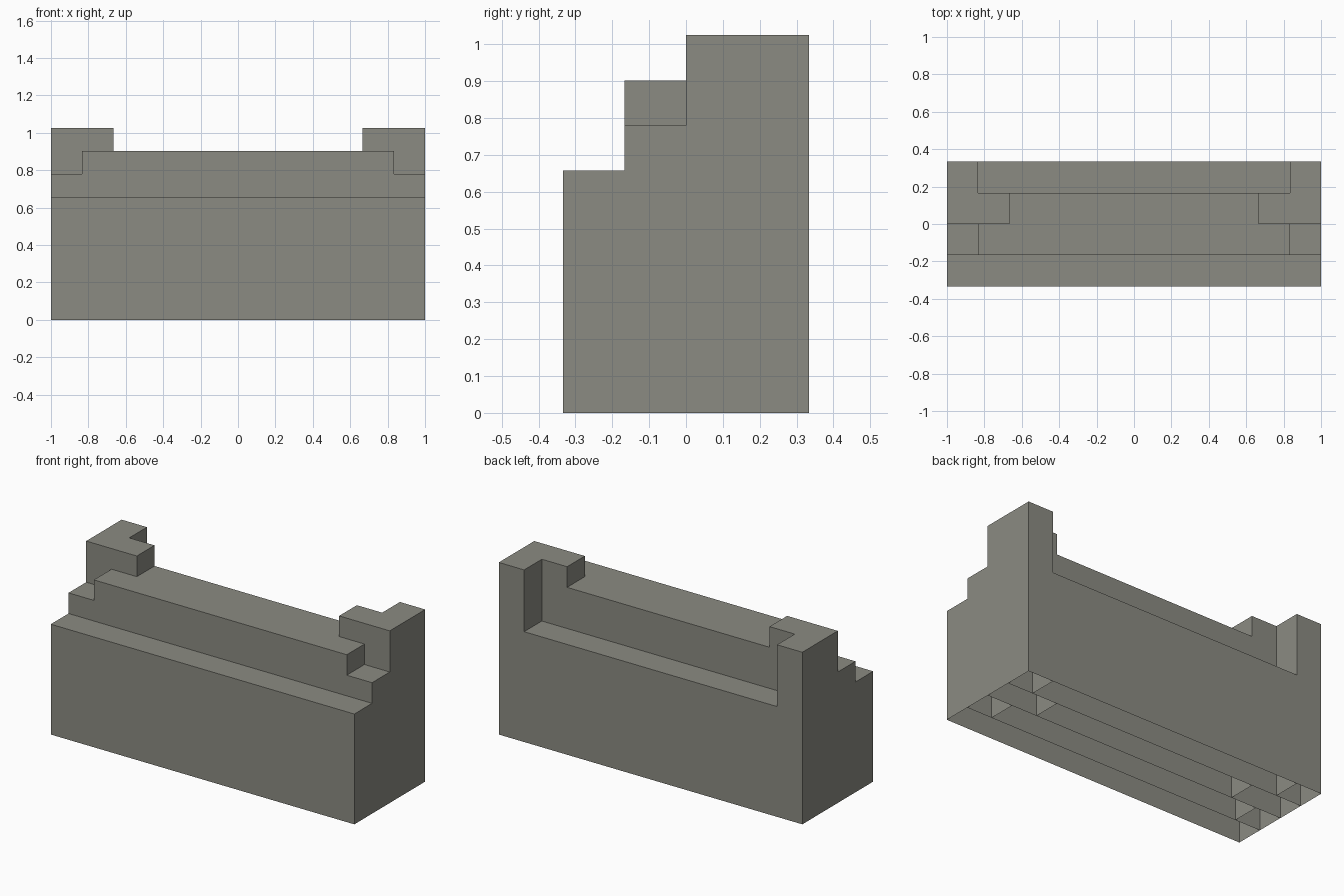
import bpy
import bmesh

cube = bpy.data.objects.get("Cube")
if cube:
    bpy.data.objects.remove(cube, do_unlink=True)

stone = bpy.data.materials.new("grey_stone")
stone.use_nodes = True
colour = (0.26, 0.26, 0.225, 1.0)
stone.diffuse_color = colour
stone.node_tree.nodes["Principled BSDF"].inputs["Base Color"].default_value = colour

UNIT = 1 / 6                       # plan grid
LOW, SIDE, MID, HIGH = 0.657, 0.78, 0.902, 1.025   # step heights


def block(name, x0, x1, row, height):
    """Open-bottomed upright block filling one row of the plan grid."""
    y0 = (row - 2) * UNIT
    bm = bmesh.new()
    bmesh.ops.create_cube(bm, size=1)
    for v in bm.verts:
        v.co.x = x1 if v.co.x > 0 else x0
        v.co.y = y0 + UNIT if v.co.y > 0 else y0
        v.co.z = height if v.co.z > 0 else 0
    bottom = [f for f in bm.faces if f.normal.z < -0.5]
    bmesh.ops.delete(bm, geom=bottom, context='FACES_ONLY')
    mesh = bpy.data.meshes.new(name)
    bm.to_mesh(mesh)
    bm.free()
    mesh.materials.append(stone)
    obj = bpy.data.objects.new(name, mesh)
    bpy.context.collection.objects.link(obj)


# Long middle blocks, front to back: name, half width, row, height
block("front_step", -1, 1, 0, LOW)
block("seat_front", -5 * UNIT, 5 * UNIT, 1, MID)
block("seat_back", -4 * UNIT, 4 * UNIT, 2, MID)
block("back_ledge", -5 * UNIT, 5 * UNIT, 3, LOW)

# Matching end blocks on both sides
for name, inner, row, height in (("side_step", 5, 1, SIDE),
                                 ("arm_block", 4, 2, HIGH),
                                 ("corner_post", 5, 3, HIGH)):
    block("left_" + name, inner * UNIT, 1, row, height)
    block("right_" + name, -1, -inner * UNIT, row, height)
